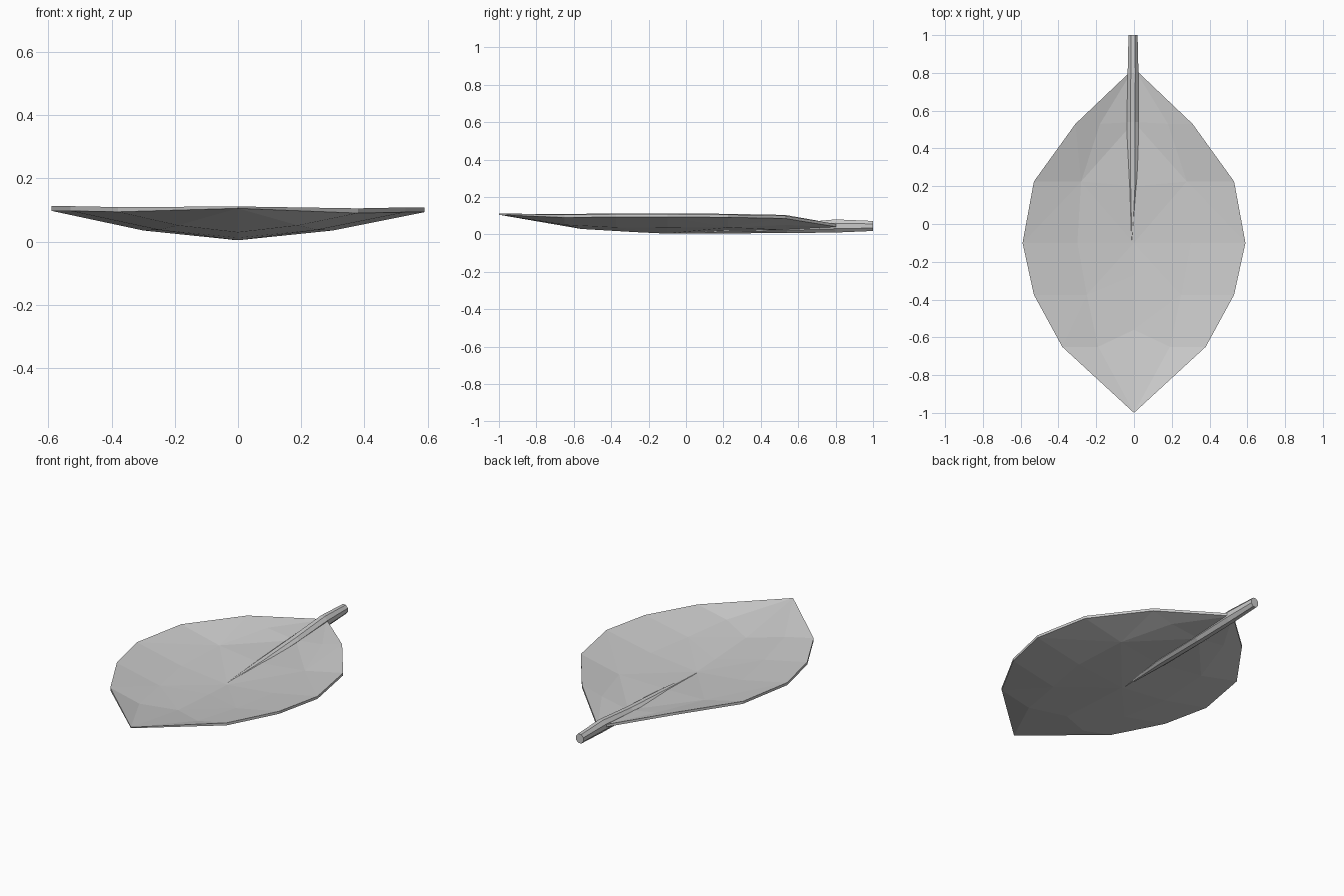
import bpy
import bmesh
from math import cos, sin, pi

old = bpy.data.objects.get("Cube")
if old:
    bpy.data.objects.remove(old, do_unlink=True)

grey = bpy.data.materials.new("plain grey")
grey.use_nodes = True
grey.diffuse_color = (0.6, 0.6, 0.6, 1)
grey.node_tree.nodes["Principled BSDF"].inputs["Base Color"].default_value = (0.6, 0.6, 0.6, 1)


def finish(bm, name):
    bmesh.ops.recalc_face_normals(bm, faces=bm.faces)
    mesh = bpy.data.meshes.new(name)
    bm.to_mesh(mesh)
    bm.free()
    mesh.materials.append(grey)
    obj = bpy.data.objects.new(name, mesh)
    bpy.context.collection.objects.link(obj)
    return obj


# Leaf stations: y, rim x, rim z, middle x, middle z, rib y, rib z
STATIONS = [
    (-0.65, 0.38, 0.107, 0.19, 0.066, -0.56, 0.044),
    (-0.375, 0.53, 0.11, 0.25, 0.052, -0.27, 0.027),
    (-0.10, 0.59, 0.11, 0.30, 0.05, -0.10, 0.019),
    (0.225, 0.53, 0.108, 0.28, 0.052, 0.20, 0.033),
    (0.53, 0.31, 0.102, 0.18, 0.066, 0.54, 0.038),
]
TIP, BASE = (0, -1, 0.111), (0, 0.825, 0.052)


def leaf_layer(bm, drop):
    """One skin of the cupped blade; returns its outline."""
    tip = bm.verts.new((0, TIP[1], TIP[2] - drop * 0.4))
    base = bm.verts.new((0, BASE[1], BASE[2] - drop))
    rows = []
    for y, rx, rz, mx, mz, by, bz in STATIONS:
        points = [(-rx, y, rz + 0.002), (-mx, y, mz), (0, by, bz),
                  (mx, y, mz), (rx, y, rz - 0.002)]
        rows.append([bm.verts.new((a, b, c - drop)) for a, b, c in points])
    for i in range(4):
        bm.faces.new((tip, rows[0][i], rows[0][i + 1]))
        bm.faces.new((base, rows[-1][i + 1], rows[-1][i]))
        for j, (r, s) in enumerate(zip(rows, rows[1:])):
            # alternate the diagonals for a faceted surface, mirrored across the rib
            if (j + min(i, 3 - i) + (i > 1)) % 2:
                bm.faces.new((r[i], r[i + 1], s[i]))
                bm.faces.new((r[i + 1], s[i + 1], s[i]))
            else:
                bm.faces.new((r[i], r[i + 1], s[i + 1]))
                bm.faces.new((r[i], s[i + 1], s[i]))
    return [tip] + [r[-1] for r in rows] + [base] + [r[0] for r in reversed(rows)]


# Leaf blade: two skins joined by a thin edge
bm = bmesh.new()
top = leaf_layer(bm, 0)
bottom = leaf_layer(bm, 0.015)
for k in range(len(top)):
    n = (k + 1) % len(top)
    bm.faces.new((top[k], top[n], bottom[n], bottom[k]))
finish(bm, "leaf_blade")

# Stem rings: y, centre x, centre z, half width, half height
RINGS = [
    (-0.085, -0.01, 0.013, 0.004, 0.009),
    (0.22, -0.006, 0.022, 0.031, 0.018),
    (0.54, -0.007, 0.032, 0.033, 0.027),
    (0.80, -0.005, 0.045, 0.031, 0.038),
    (1.00, -0.005, 0.045, 0.026, 0.029),
]
SIDES = 8
bm = bmesh.new()
rings = []
for y, cx, cz, w, h in RINGS:
    angles = [2 * pi * (k + 0.5) / SIDES for k in range(SIDES)]
    rings.append([bm.verts.new((cx + w * cos(a), y, cz + h * sin(a))) for a in angles])
for a, b in zip(rings, rings[1:]):
    for k in range(SIDES):
        n = (k + 1) % SIDES
        bm.faces.new((a[k], a[n], b[n], b[k]))
bm.faces.new(rings[0])
bm.faces.new(rings[-1])
finish(bm, "stem")
